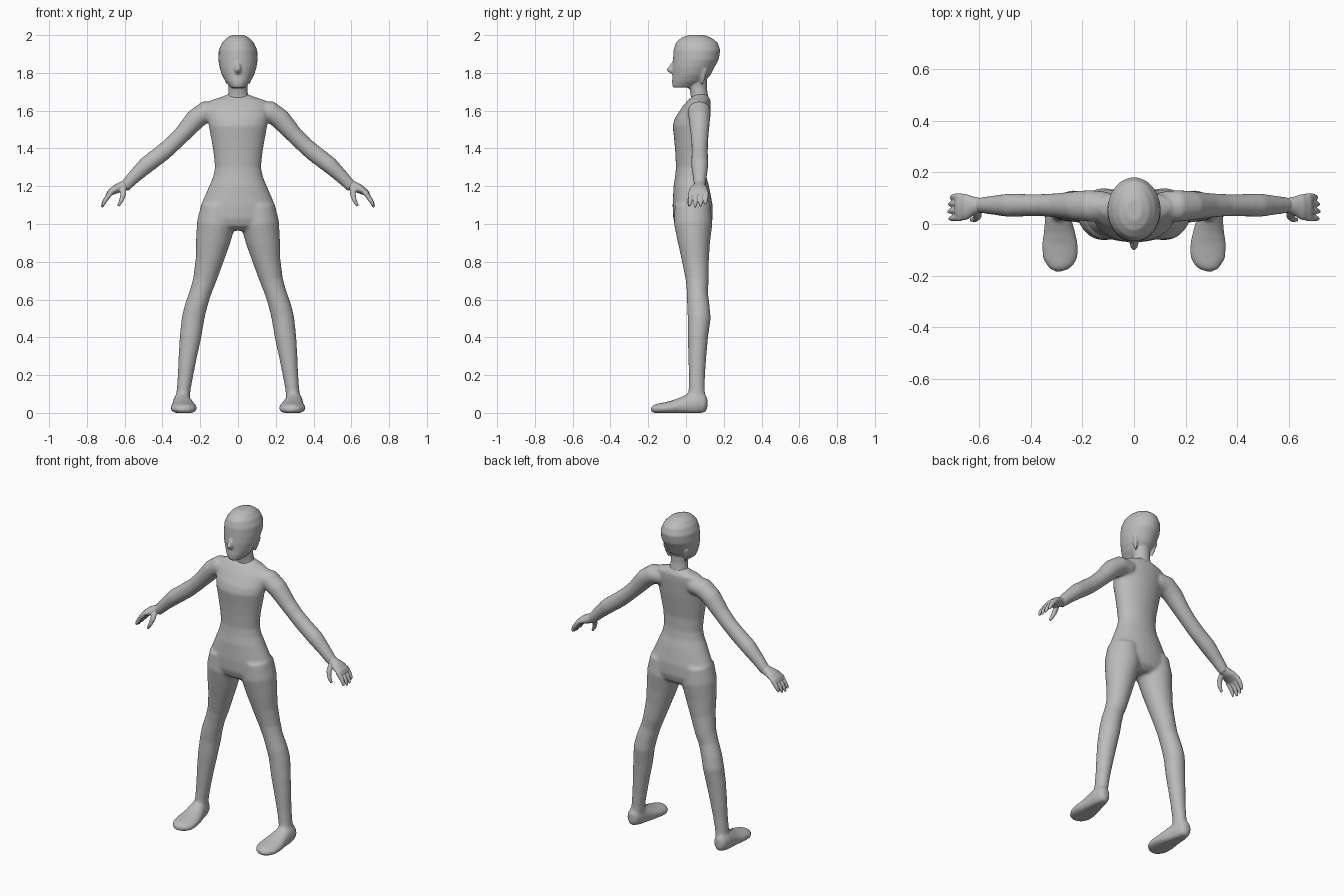
import bpy, bmesh, math
from mathutils import Vector

grey = bpy.data.materials.new("plain_grey")
grey.diffuse_color = (0.5, 0.5, 0.5, 1)
Y, Z = Vector((0, 1, 0)), Vector((0, 0, 1))


def loft(bm, rings, side=1, v=Y, n=20):
    """Closed tube through elliptical rings (x, y, z, radius across, radius along v)."""
    centres = [Vector(r[:3]) for r in rings]
    loops = []
    for i, (c, r) in enumerate(zip(centres, rings)):
        t = centres[min(i + 1, len(rings) - 1)] - centres[max(i - 1, 0)]
        u = v.cross(t).normalized()
        loop = []
        for k in range(n):
            a = 2 * math.pi * k / n
            p = c + u * (r[3] * math.cos(a)) + v * (r[4] * math.sin(a))
            loop.append(bm.verts.new((p.x * side, p.y, max(p.z, 0))))
        loops.append(loop)
    for a, b in zip(loops, loops[1:]):
        for k in range(n):
            bm.faces.new((a[k], a[(k + 1) % n], b[(k + 1) % n], b[k]))
    bm.faces.new(loops[0])
    bm.faces.new(loops[-1])


def finish(bm, name, voxel, smooth):
    """Fuse the overlapping lofts into one smooth skin."""
    bmesh.ops.recalc_face_normals(bm, faces=bm.faces)
    me = bpy.data.meshes.new(name)
    bm.to_mesh(me)
    bm.free()
    me.materials.append(grey)
    ob = bpy.data.objects.new(name, me)
    bpy.context.collection.objects.link(ob)
    rm = ob.modifiers.new("fuse", 'REMESH')
    rm.mode = 'VOXEL'
    rm.voxel_size = voxel
    rm.use_smooth_shade = True
    sm = ob.modifiers.new("soften", 'SMOOTH')
    sm.factor = 0.5
    sm.iterations = smooth
    return ob


# Torso, from neck base down to crotch
torso = [(0, y, z, a, b) for y, z, a, b in (
    (.075, 1.69, .045, .035), (.075, 1.672, .09, .045), (.07, 1.655, .145, .06),
    (.055, 1.62, .165, .075), (.033, 1.56, .16, .092), (.025, 1.52, .155, .096),
    (.024, 1.45, .142, .087), (.022, 1.38, .13, .079), (.024, 1.30, .122, .077),
    (.025, 1.25, .132, .083), (.028, 1.20, .153, .094), (.035, 1.10, .196, .106),
    (.037, 1.03, .214, .105), (.038, .99, .2, .092), (.04, .965, .09, .06))]
# Leg, hip to ankle
leg = [(.11, .035, 1.1, .085, .095), (.116, .038, 1.0, .102, .102), (.134, .042, .9, .09, .085),
       (.153, .05, .8, .073, .071), (.178, .06, .7, .061, .061), (.198, .06, .64, .057, .056),
       (.224, .066, .56, .059, .06), (.238, .07, .5, .06, .061), (.252, .063, .4, .057, .054),
       (.266, .06, .3, .049, .048), (.278, .058, .2, .041, .043), (.287, .057, .13, .037, .043),
       (.295, .055, .05, .038, .048)]
# Foot, heel to toe
foot = [(.30, .113, .05, .018, .03), (.30, .1, .05, .036, .05), (.298, .06, .05, .047, .062),
        (.295, .02, .045, .051, .062), (.29, -.03, .035, .061, .047), (.288, -.08, .028, .071, .036),
        (.285, -.13, .022, .069, .031), (.28, -.165, .02, .05, .026), (.275, -.182, .018, .022, .014)]
# Arm, shoulder to wrist
arm = [(.1, .07, 1.6, .05, .055), (.17, .07, 1.595, .057, .062), (.225, .071, 1.555, .055, .057),
       (.295, .072, 1.475, .046, .048), (.35, .073, 1.42, .044, .044), (.4, .073, 1.377, .046, .043),
       (.485, .073, 1.312, .045, .046), (.55, .073, 1.25, .036, .037), (.605, .073, 1.193, .03, .029)]

bm = bmesh.new()
loft(bm, torso, n=32)
for s in (1, -1):
    loft(bm, leg, s)
    loft(bm, foot, s, Z)
    loft(bm, arm, s)
finish(bm, "body", .008, 8)

# Skull, neck and nose
skull = [(0, y, z, a, b) for y, z, a, b in (
    (.055, 2.001, .03, .04), (.055, 1.986, .06, .08), (.057, 1.96, .084, .111),
    (.058, 1.92, .102, .124), (.052, 1.87, .104, .121), (.04, 1.83, .098, .111),
    (.03, 1.79, .086, .101), (.013, 1.755, .067, .087), (-.008, 1.732, .048, .064),
    (-.012, 1.722, .04, .056))]
neck = [(0, .062, 1.80, .052, .05), (0, .064, 1.72, .05, .047),
        (0, .07, 1.685, .053, .046), (0, .072, 1.66, .065, .045)]
nose = [(0, -.058, 1.865, .008, .01), (0, -.07, 1.84, .012, .018),
        (0, -.078, 1.815, .017, .028), (0, -.068, 1.795, .012, .012)]
# Jaw corner standing off the neck
jaw = [(.074, .1, 1.82, .012, .014), (.066, .09, 1.78, .01, .016), (.058, .085, 1.74, .005, .006)]
bm = bmesh.new()
loft(bm, skull, n=28)
loft(bm, neck)
loft(bm, nose, n=10)
for s in (1, -1):
    loft(bm, jaw, s, n=8)
finish(bm, "head", .006, 4)

# Hands: palm, four curled fingers and a thumb
palm = [(.59, .073, 1.208, .028, .027), (.62, .07, 1.195, .027, .036),
        (.65, .066, 1.183, .023, .05), (.678, .066, 1.165, .017, .053), (.69, .066, 1.15, .012, .048)]
thumb = [(.61, .05, 1.19, .018, .018), (.607, .03, 1.16, .016, .015),
         (.617, .018, 1.125, .012, .012), (.634, .016, 1.095, .007, .007)]
for s, name in ((1, "left_hand"), (-1, "right_hand")):
    bm = bmesh.new()
    loft(bm, palm, s)
    loft(bm, thumb, s, n=10)
    for y, reach in ((.024, .95), (.052, 1.05), (.08, 1.0), (.106, .85)):
        loft(bm, [(.672, y, 1.168, .014, .014),
                  (.672 + .026 * reach, y, 1.168 - .035 * reach, .013, .0125),
                  (.672 + .038 * reach, y - .002, 1.168 - .055 * reach, .011, .011),
                  (.672 + .046 * reach, y - .004, 1.168 - .076 * reach, .006, .006)], s, n=10)
    finish(bm, name, .004, 3)
